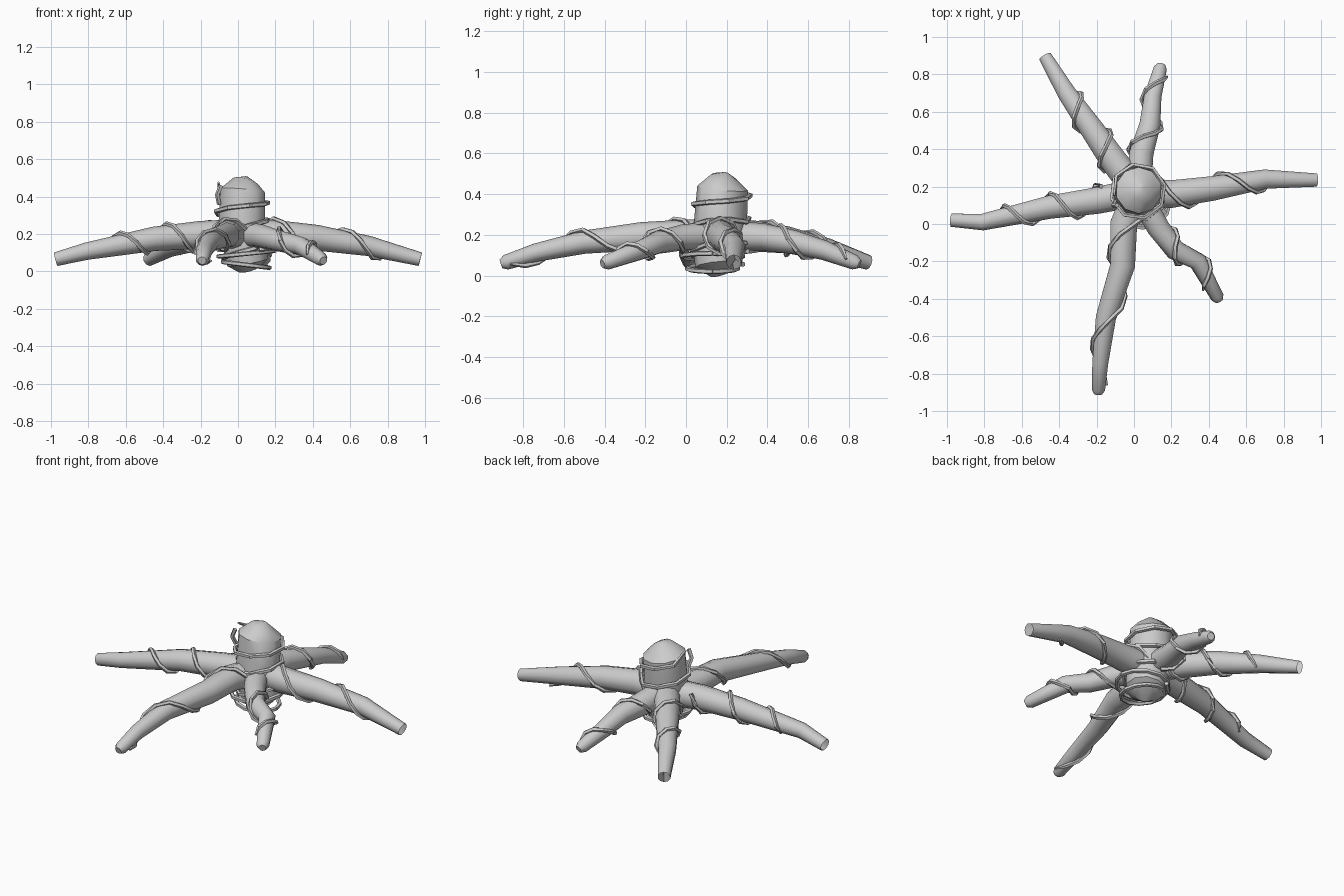
import bpy, bmesh, math
from mathutils import Vector

cube = bpy.data.objects.get("Cube")
if cube:
    bpy.data.objects.remove(cube)

grey = bpy.data.materials.new("stone_grey")
grey.use_nodes = True
grey.diffuse_color = (0.6, 0.6, 0.6, 1)
grey.node_tree.nodes["Principled BSDF"].inputs["Base Color"].default_value = grey.diffuse_color

UP, FRONT = Vector((0, 0, 1)), Vector((0, -1, 0))
HUB = Vector((0.02, 0.17))
VINE = 0.013


def frame(tangent, ref):
    """Side and up directions around a tangent."""
    side = tangent.cross(ref).normalized()
    return side, side.cross(tangent).normalized()


def tube(name, path, sides, ref=UP):
    """Capped low-poly tube through (point, radius) pairs."""
    pts = [p for p, r in path]
    bm = bmesh.new()
    rings = []
    for i, (p, r) in enumerate(path):
        tangent = (pts[min(i + 1, len(pts) - 1)] - pts[max(i - 1, 0)]).normalized()
        side, up = frame(tangent, ref)
        angles = [math.tau * (k + 0.5) / sides for k in range(sides)]
        rings.append([bm.verts.new(p + (side * math.cos(a) + up * math.sin(a)) * r) for a in angles])
    for ring, following in zip(rings, rings[1:]):
        for k in range(sides):
            n = (k + 1) % sides
            bm.faces.new((ring[k], ring[n], following[n], following[k]))
    bm.faces.new(rings[0])
    bm.faces.new(rings[-1])
    bmesh.ops.recalc_face_normals(bm, faces=bm.faces)
    mesh = bpy.data.meshes.new(name)
    bm.to_mesh(mesh)
    bm.free()
    mesh.materials.append(grey)
    obj = bpy.data.objects.new(name, mesh)
    bpy.context.collection.objects.link(obj)
    bpy.ops.object.select_all(action='DESELECT')
    obj.select_set(True)
    bpy.context.view_layer.objects.active = obj
    bpy.ops.object.shade_smooth_by_angle(angle=math.radians(40))


def sample(path, fraction):
    """Point, tangent and radius at a fraction of the path length."""
    spans = [(a, b, ra, rb, (b - a).length) for (a, ra), (b, rb) in zip(path, path[1:])]
    left = fraction * sum(span[-1] for span in spans)
    for a, b, ra, rb, length in spans:
        if left <= length:
            break
        left -= length
    f = min(left / length, 1)
    return a.lerp(b, f), (b - a) / length, ra + (rb - ra) * f


def vine(name, path, start, end, top, pitch, ref=UP, gap=0.008):
    """Vine coiled around a path, crossing its top at the given fraction."""
    count = max(6, round((end - start) / pitch * 8))
    coil = []
    for i in range(count + 1):
        s = start + (end - start) * i / count
        p, tangent, r = sample(path, s)
        side, up = frame(tangent, ref)
        a = math.pi / 2 - math.tau * (s - top) / pitch
        q = p + (side * math.cos(a) + up * math.sin(a)) * (r + gap)
        coil.append((q, VINE / 2 if i == count else VINE))
    tube(name, coil, 5, UP if ref == FRONT else Vector((0.3, 0.2, 0.9)))


def arm(name, plan, base, droop, start, end, top, pitch):
    """Tapering arm that arches down along a plan, with its vine."""
    points = [HUB] + [Vector(p) for p in plan]
    reach = (points[-1] - HUB).length
    path = []
    for p in points:
        u = (p - HUB).length / reach
        path.append((Vector((p.x, p.y, 0.2 - 0.135 * u ** droop)), base + (0.037 - base) * u ** 1.4))
    # Rounded tip just beyond the last point
    p, tangent, r = sample(path, 1)
    tube(name, path + [(p + tangent * 0.025, r * 0.6)], 10)
    vine(name + "_vine", path, start, end, top, pitch)


# Trunk with a blunt pointed crown, wrapped by a long vine
profile = [(0.06, 0.17, 0.015, 0.06), (0.05, 0.16, 0.05, 0.115), (0.04, 0.16, 0.13, 0.125),
           (0.02, 0.17, 0.27, 0.13), (0.025, 0.18, 0.43, 0.125), (0.04, 0.19, 0.48, 0.07),
           (0.045, 0.2, 0.505, 0.01)]
trunk = [(Vector((x, y, z)), r) for x, y, z, r in profile]
tube("trunk", trunk, 10, FRONT)
vine("trunk_vine", trunk, 0.1, 0.84, 0.2, 0.23, FRONT, 0.016)

# Arms: plan, base radius, droop, then vine start, end, top crossing and pitch
arm("left_arm", [(0.2, 0.16), (0.42, 0.19), (0.7, 0.24), (0.975, 0.235)], 0.082, 2.2, 0.08, 0.79, 0.18, 0.39)
arm("right_arm", [(-0.2, 0.125), (-0.45, 0.09), (-0.81, 0.01), (-0.975, 0.02)], 0.08, 2.2, 0.18, 0.73, 0.39, 0.25)
arm("front_arm", [(-0.055, 0), (-0.06, -0.22), (-0.15, -0.5), (-0.18, -0.74), (-0.19, -0.885)],
    0.08, 3, 0.1, 0.98, 0.2, 0.46)
arm("front_left_arm", [(0.13, -0.02), (0.22, -0.14), (0.34, -0.2), (0.445, -0.39)], 0.07, 2, 0.3, 0.9, 0.48, 0.34)
arm("back_right_arm", [(-0.11, 0.34), (-0.22, 0.5), (-0.36, 0.7), (-0.475, 0.895)], 0.082, 2.2, 0.12, 0.72, 0.32, 0.29)
arm("back_left_arm", [(0.04, 0.38), (0.085, 0.53), (0.1, 0.68), (0.14, 0.83)], 0.075, 2.2, 0.2, 0.95, 0.43, 0.42)

# Loose vine loops under the trunk
for name, z, r, tilt in (("lower_vine_loop", 0.035, 0.125, -0.12), ("upper_vine_loop", 0.095, 0.15, 0.1)):
    loop = []
    for i in range(13):
        x, y = r * math.cos(math.tau * i / 12), r * math.sin(math.tau * i / 12)
        loop.append((Vector((0.045 + x, 0.13 + y, z + tilt * x)), VINE))
    tube(name, loop, 5)

# Broken vine end beside the crown
stub = [(Vector((-0.1, 0.12, 0.36)), VINE), (Vector((-0.11, 0.1, 0.41)), VINE), (Vector((-0.09, 0.1, 0.46)), VINE)]
tube("vine_stub", stub, 5, FRONT)
